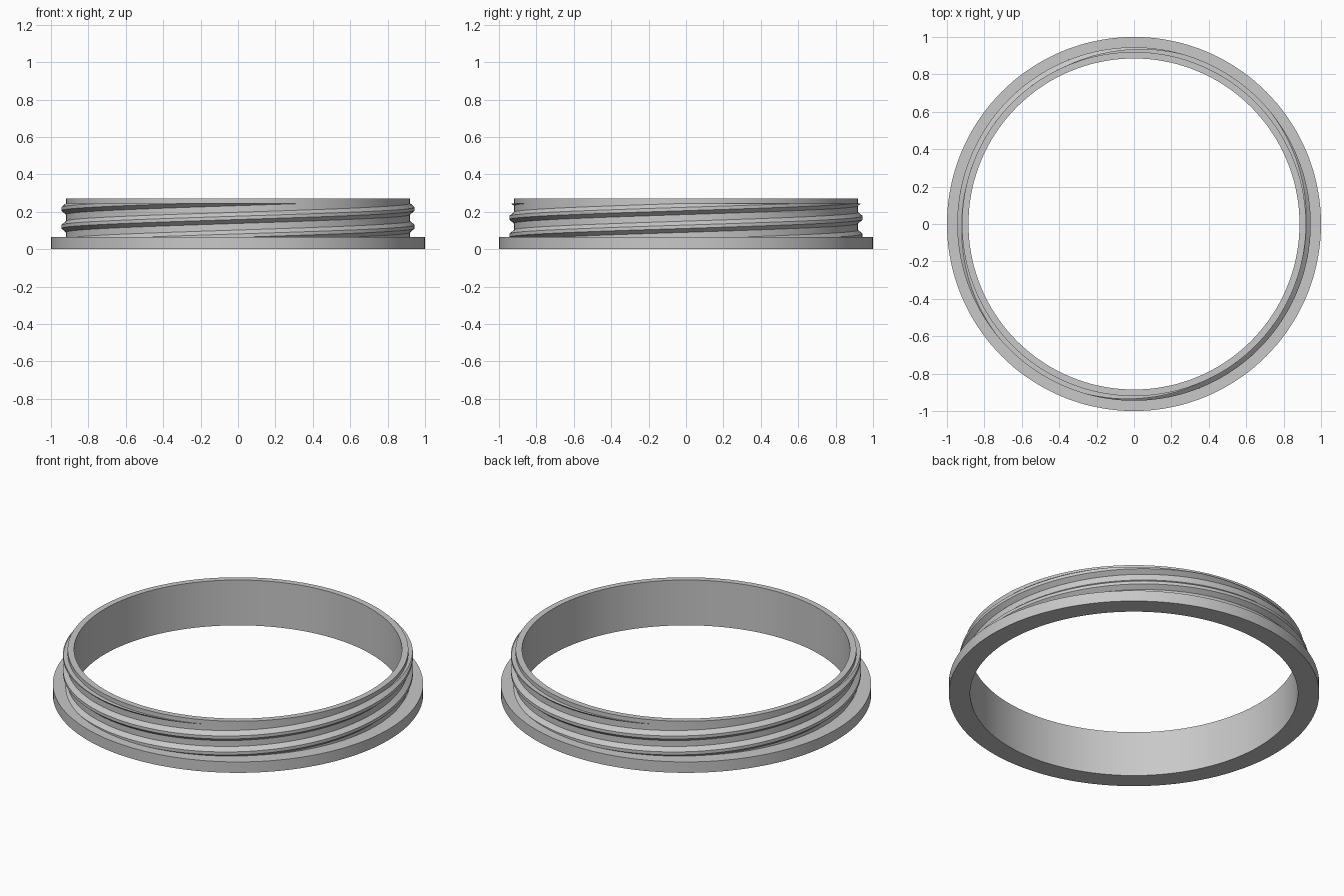
import bpy, bmesh, math

if "Cube" in bpy.data.objects:
    bpy.data.objects.remove(bpy.data.objects["Cube"])

SEG = 144                                  # steps per full turn
R_IN, R_WALL, R_CREST, R_FLANGE = 0.885, 0.92, 0.945, 1.0
Z_FLANGE, Z_THREAD_TOP, Z_TOP = 0.065, 0.245, 0.27
LEAD, ROOT_HALF, CREST_HALF = 0.19, 0.03, 0.009

grey = bpy.data.materials.new("plain grey")
grey.diffuse_color = (0.58, 0.58, 0.58, 1)
grey.use_nodes = True
grey.node_tree.nodes["Principled BSDF"].inputs["Base Color"].default_value = grey.diffuse_color


def sweep(name, rings, closed):
    """Skin a list of equal cross-sections into one smooth-shaded object."""
    bm = bmesh.new()
    rows = [[bm.verts.new(p) for p in ring] for ring in rings]
    count = len(rows[0])
    for i in range(len(rows) if closed else len(rows) - 1):
        a, b = rows[i], rows[(i + 1) % len(rows)]
        for j in range(count):
            k = (j + 1) % count
            bm.faces.new((a[j], b[j], b[k], a[k]))
    if not closed:
        bm.faces.new(rows[0])
        bm.faces.new(rows[-1][::-1])
    bmesh.ops.remove_doubles(bm, verts=bm.verts, dist=1e-5)
    bmesh.ops.recalc_face_normals(bm, faces=bm.faces)
    mesh = bpy.data.meshes.new(name)
    bm.to_mesh(mesh)
    bm.free()
    mesh.materials.append(grey)
    obj = bpy.data.objects.new(name, mesh)
    bpy.context.collection.objects.link(obj)
    bpy.ops.object.select_all(action='DESELECT')
    obj.select_set(True)
    bpy.context.view_layer.objects.active = obj
    bpy.ops.object.shade_smooth_by_angle(angle=math.radians(20))
    return obj


def polar(r, angle, z):
    return (r * math.cos(angle), r * math.sin(angle), z)


# Ring body: flange and thin wall turned from one profile
profile = [(R_IN, 0), (R_FLANGE, 0), (R_FLANGE, Z_FLANGE),
           (R_WALL, Z_FLANGE), (R_WALL, Z_TOP), (R_IN, Z_TOP)]
sweep("ring_body", [[polar(r, math.tau * i / SEG, z) for r, z in profile]
                    for i in range(SEG)], True)


def ridge_radius(dz):
    """Radius of the trapezoid ridge at a height from its centre line."""
    t = (ROOT_HALF - abs(dz)) / (ROOT_HALF - CREST_HALF)
    return R_WALL + (R_CREST - R_WALL) * max(0, min(1, t))


def thread(name, start):
    """One helical ridge, cut flat by the flange and by the thread top."""
    low = Z_FLANGE - 0.003
    turns = (Z_THREAD_TOP - Z_FLANGE + 2 * ROOT_HALF) / LEAD
    steps = round(turns * SEG)
    rings = []
    for i in range(steps + 1):
        f = turns * i / steps
        centre = Z_FLANGE - ROOT_HALF + LEAD * f
        angle = start + math.tau * f
        zs = [max(low, min(Z_THREAD_TOP, centre + d))
              for d in (-ROOT_HALF, -CREST_HALF, CREST_HALF, ROOT_HALF)]
        ring = [(R_WALL - 0.015, zs[0])]
        ring += [(ridge_radius(z - centre), z) for z in zs]
        ring += [(R_WALL - 0.015, zs[-1])]
        rings.append([polar(r, angle, z) for r, z in ring])
    return sweep(name, rings, False)


# Two threads starting on opposite sides
for n, degrees in enumerate((-161, 19), 1):
    thread(f"thread_{n}", math.radians(degrees))
